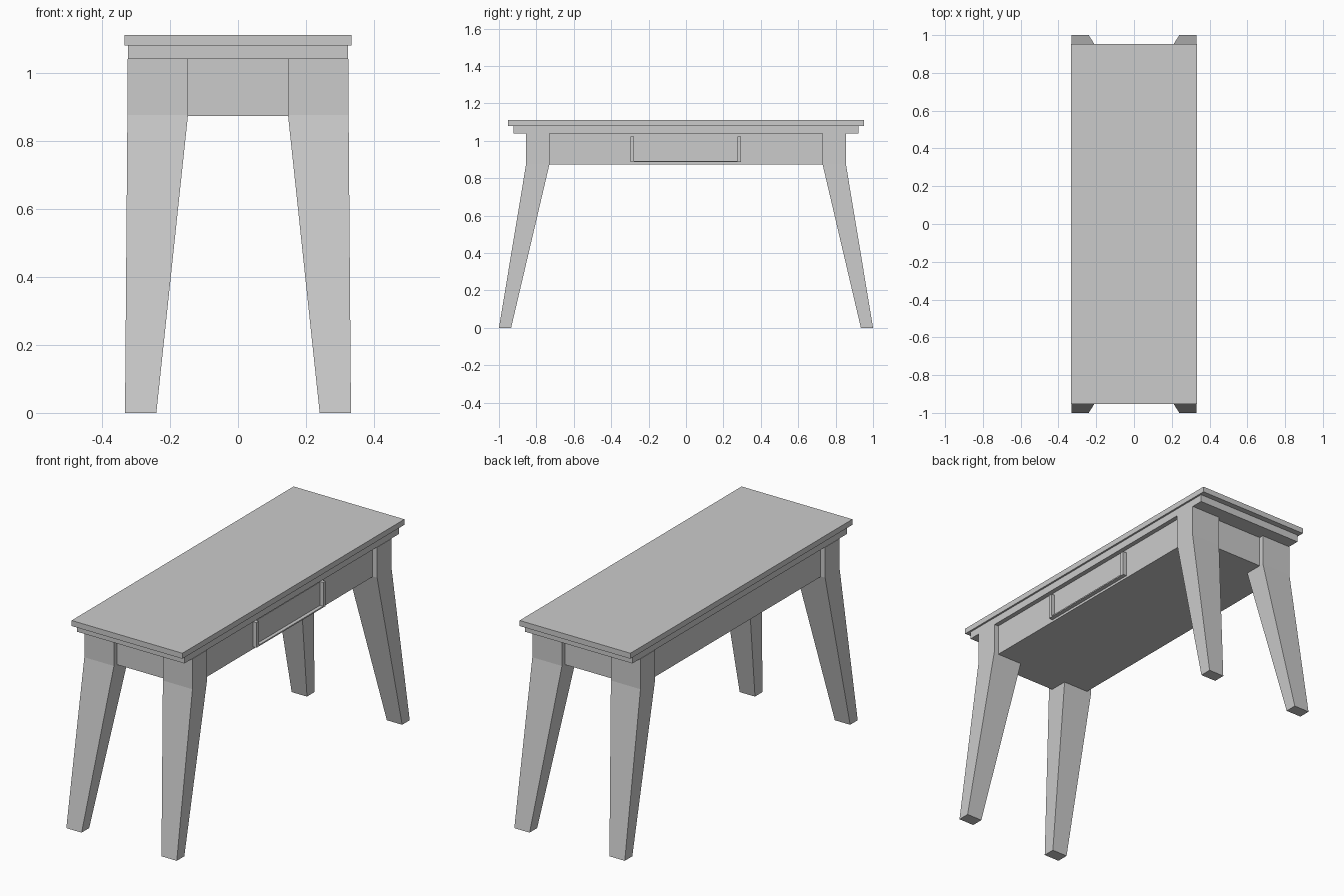
import bpy, bmesh

if "Cube" in bpy.data.objects:
    bpy.data.objects.remove(bpy.data.objects["Cube"])


def mesh_object(name, bm):
    bmesh.ops.recalc_face_normals(bm, faces=bm.faces)
    mesh = bpy.data.meshes.new(name)
    bm.to_mesh(mesh)
    bm.free()
    obj = bpy.data.objects.new(name, mesh)
    bpy.context.collection.objects.link(obj)
    return obj


def box(name, x, y, z):
    bm = bmesh.new()
    bmesh.ops.create_cube(bm, size=1)
    for v in bm.verts:
        v.co = [lo + (c + 0.5) * (hi - lo) for c, (lo, hi) in zip(v.co, (x, y, z))]
    return mesh_object(name, bm)


def leg(name, sx, sy):
    # Stack of rectangular sections: foot, knee, top (x in, x out, y in, y out, z)
    sections = [(0.24, 0.332, 0.935, 1.0, 0.0),
                (0.147, 0.325, 0.73, 0.855, 0.875),
                (0.147, 0.325, 0.73, 0.855, 1.04)]
    bm = bmesh.new()
    rings = []
    for x0, x1, y0, y1, z in sections:
        corners = [(x0, y0), (x1, y0), (x1, y1), (x0, y1)]
        rings.append([bm.verts.new((sx * x, sy * y, z)) for x, y in corners])
    for a, b in zip(rings, rings[1:]):
        for i in range(4):
            j = (i + 1) % 4
            bm.faces.new((a[i], a[j], b[j], b[i]))
    bm.faces.new(rings[0])
    bm.faces.new(rings[-1])
    return mesh_object(name, bm)


# Table top and the smaller moulding below it
box("table_top", (-0.333, 0.333), (-0.953, 0.953), (1.08, 1.11))
box("top_moulding", (-0.323, 0.323), (-0.922, 0.922), (1.04, 1.08))

# Solid apron, set back slightly from the leg faces
box("apron", (-0.298, 0.298), (-0.83, 0.83), (0.873, 1.04))

# Splayed tapering legs
for sy, end in ((-1, "front"), (1, "back")):
    for sx, side in ((-1, "left"), (1, "right")):
        leg(f"{end}_{side}_leg", sx, sy)

# Drawer front with raised surround, on the right side only
box("drawer_front", (0.29, 0.301), (-0.28, 0.275), (0.892, 1.02))
for name, y in (("near", (-0.298, -0.278)), ("far", (0.275, 0.295))):
    box(f"drawer_{name}_trim", (0.29, 0.32), y, (0.886, 1.022))
box("drawer_bottom_trim", (0.29, 0.32), (-0.278, 0.275), (0.886, 0.893))
